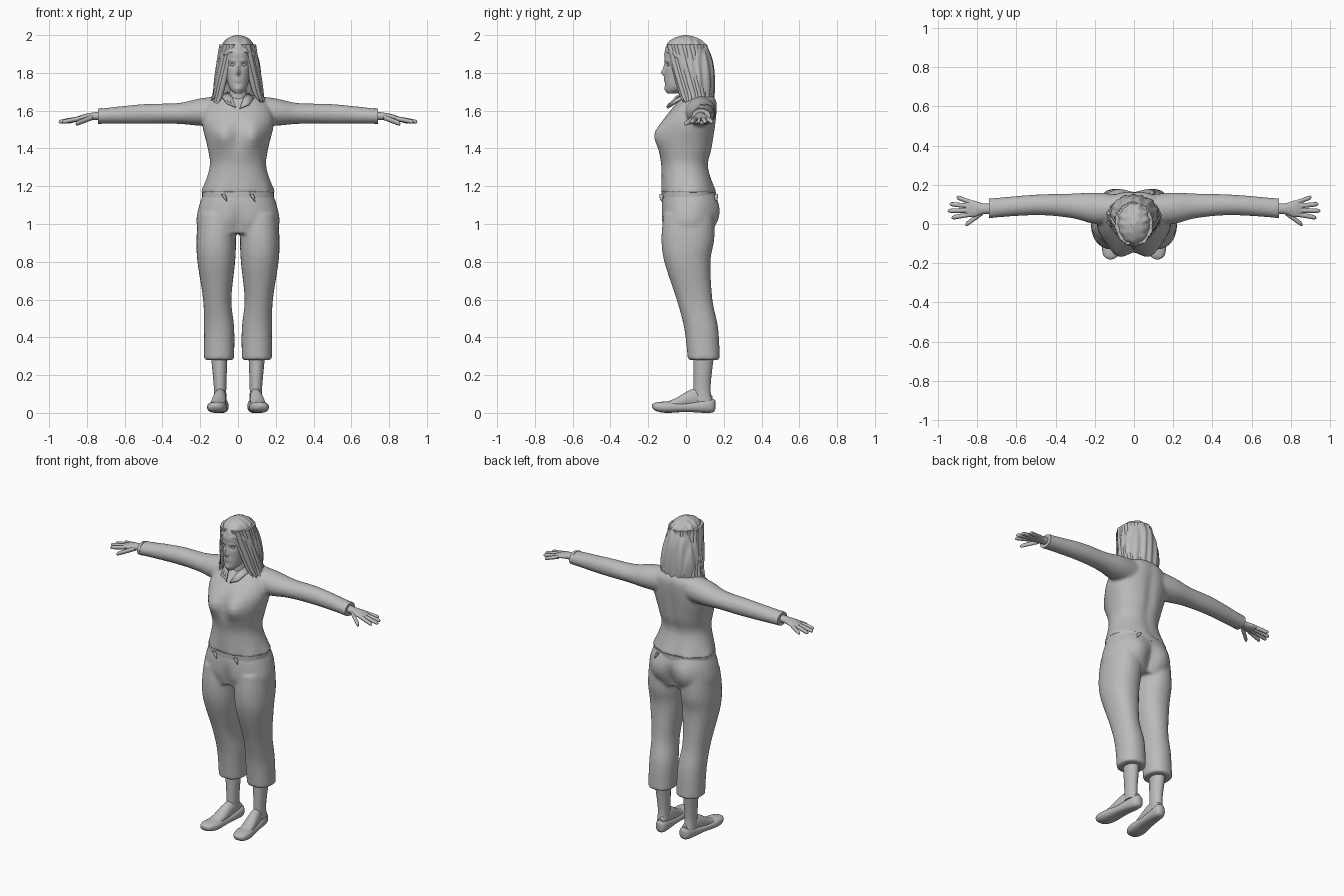
import bpy, bmesh, random
from math import sin, cos, pi, exp, sqrt, copysign
from mathutils import Vector

if "Cube" in bpy.data.objects:
    bpy.data.objects.remove(bpy.data.objects["Cube"])
random.seed(4)

grey = bpy.data.materials.new("plain grey")
grey.use_nodes = True
grey.diffuse_color = (.5, .5, .5, 1)
grey.node_tree.nodes["Principled BSDF"].inputs["Base Color"].default_value = grey.diffuse_color


# Cross-sections: position on the axis, two centres, two radii
def level(z, wide, front, back, x=0):
    return z, x, (front + back) / 2, wide, (back - front) / 2


def upright(x, front, back, low, high):
    return x, (front + back) / 2, (low + high) / 2, (back - front) / 2, (high - low) / 2


def slice_foot(y, wide, low, high):
    centre = ankle_x - y / 9
    return y, centre, (low + high) / 2, wide, (high - low) / 2


def spline(rings, steps):
    """Catmull-Rom interpolation through the cross-sections."""
    rings = [Vector(ring) for ring in rings]
    padded = [rings[0]] + rings + [rings[-1]]
    smooth = []
    for before, start, end, after in zip(padded, padded[1:], padded[2:], padded[3:]):
        leave, arrive = (end - before) / 2, (after - start) / 2
        for step in range(steps):
            t = step / steps
            ease = t * t * (3 - 2 * t)
            smooth.append(start.lerp(end, ease) + leave * t * (1 - t) ** 2 - arrive * t * t * (1 - t))
    return smooth + [rings[-1]]


def loft(bm, axis, rings, count=24, steps=5, power=2, warp=None):
    """Skin the cross-sections into a closed tube."""
    loops = []
    for at, u, v, radius_u, radius_v in spline(rings, steps):
        loop = []
        for i in range(count):
            c, s = cos(2 * pi * i / count), sin(2 * pi * i / count)
            point = [u + radius_u * copysign(abs(c) ** (2 / power), c),
                     v + radius_v * copysign(abs(s) ** (2 / power), s)]
            point.insert("xyz".index(axis), at)
            loop.append(bm.verts.new(warp(*point) if warp else point))
        loops.append(loop)
    for lower, upper in zip(loops, loops[1:]):
        for i in range(count):
            bm.faces.new((lower[i - 1], lower[i], upper[i], upper[i - 1]))
    bm.faces.new(loops[0])
    bm.faces.new(loops[-1])


def strand(bm, axis, points, thick):
    """A tapering finger or lock through the points."""
    rings = []
    for i, point in enumerate(points):
        radius = thick * sqrt(1.02 - (i / (len(points) - 1)) ** 3)
        point = list(point)
        at = point.pop("xyz".index(axis))
        rings.append((at, *point, radius, radius))
    loft(bm, axis, rings, count=12)


def add_mirrored(bm):
    copy = bmesh.ops.duplicate(bm, geom=bm.verts[:] + bm.edges[:] + bm.faces[:])
    for item in copy["geom"]:
        if isinstance(item, bmesh.types.BMVert):
            item.co.x = -item.co.x


def finish(name, bm, blend=False):
    bmesh.ops.recalc_face_normals(bm, faces=bm.faces)
    mesh = bpy.data.meshes.new(name)
    bm.to_mesh(mesh)
    bm.free()
    mesh.materials.append(grey)
    obj = bpy.data.objects.new(name, mesh)
    bpy.context.collection.objects.link(obj)
    bpy.ops.object.select_all(action="DESELECT")
    obj.select_set(True)
    bpy.context.view_layer.objects.active = obj
    bpy.ops.object.shade_smooth_by_angle(angle=.9)
    if blend:
        remesh = obj.modifiers.new("Blend", "REMESH")
        remesh.mode = "VOXEL"
        remesh.voxel_size = .009
        remesh.use_smooth_shade = True
        obj.modifiers.new("Smooth", "SMOOTH").iterations = 4
    return obj


def part(name, axis, rings, mirror=False, **options):
    bm = bmesh.new()
    loft(bm, axis, rings, **options)
    if mirror:
        add_mirrored(bm)
    finish(name, bm)


def bump(across, z, centre, height, wide, tall):
    return exp(-((across - centre) / wide) ** 2 - ((z - height) / tall) ** 2)


# Sweater: torso and both sleeves blended together
def torso_shape(x, y, z):
    if y < 0:
        y -= .045 * bump(abs(x), z, centre=.08, height=1.47, wide=.06, tall=.07)
    else:
        y -= .01 * bump(x, z, centre=0, height=1.45, wide=.03, tall=.2)
    fold = max(1.25 - z, 0) / 3
    return x * (1 + fold * sin(40 * y)), y * (1 + fold * sin(45 * x)), z


cuff_end = upright(x=.74, front=.03, back=.13, low=1.53, high=1.61)
bm = bmesh.new()
loft(bm, "x", [upright(x=.08, front=0, back=.15, low=1.52, high=1.68),
               upright(x=.2, front=0, back=.16, low=1.52, high=1.665),
               upright(x=.32, front=.03, back=.155, low=1.53, high=1.64),
               upright(x=.5, front=.045, back=.15, low=1.53, high=1.635), cuff_end])
add_mirrored(bm)
loft(bm, "z", [level(z=1.165, wide=.195, front=-.13, back=.16),
               level(z=1.3, wide=.15, front=-.13, back=.12),
               level(z=1.4, wide=.16, front=-.14, back=.14),
               level(z=1.54, wide=.19, front=-.12, back=.16),
               level(z=1.64, wide=.16, front=-.05, back=.165),
               level(z=1.685, wide=.08, front=-.01, back=.14)],
     count=64, power=2.2, warp=torso_shape)
finish("sweater", bm, blend=True)
part("sleeve_cuff", "x", [upright(x=.72, front=.03, back=.13, low=1.53, high=1.615), cuff_end], mirror=True)


# Trousers: hips and both legs blended together
def hip_shape(x, y, z):
    if y > 0:
        y += .025 * bump(abs(x), z, centre=.1, height=1.05, wide=.07, tall=.09)
    return x, y - copysign(.02, y) * bump(x, z, centre=0, height=1, wide=.03, tall=.08), z


leg_x = .11
bm = bmesh.new()
loft(bm, "z", [level(z=1.05, wide=.1, front=-.12, back=.15, x=leg_x),
               level(z=.92, wide=.105, front=-.13, back=.15, x=leg_x + .005),
               level(z=.8, wide=.1, front=-.115, back=.13, x=leg_x + .005),
               level(z=.6, wide=.075, front=-.05, back=.14, x=leg_x),
               level(z=.45, wide=.08, front=-.01, back=.17, x=leg_x - .01),
               level(z=.28, wide=.08, front=.01, back=.18, x=leg_x - .01)], power=2.2)
add_mirrored(bm)
loft(bm, "z", [level(z=1.17, wide=.18, front=-.12, back=.15),
               level(z=1.1, wide=.205, front=-.13, back=.165),
               level(z=1.02, wide=.22, front=-.13, back=.155),
               level(z=.95, wide=.21, front=-.11, back=.13)],
     count=64, power=2.3, warp=hip_shape)
finish("trousers", bm, blend=True)

# Waistband with hanging tie ends
part("waistband", "z", [level(z=z, wide=.19, front=-.13, back=.16) for z in (1.14, 1.17)], count=48, power=2.2)
bm = bmesh.new()
for x, y in ((-.08, -.13), (.07, -.13), (.09, .16)):
    strand(bm, "z", [(x + .01 * i, y, 1.16 - .02 * i) for i in range(3)], thick=.01)
finish("tie_ends", bm)

# Lower legs, feet and flat shoes
ankle_x = .1
part("lower_leg", "z", [level(z=.32, wide=.045, front=.04, back=.15, x=ankle_x),
                        level(z=.14, wide=.033, front=.04, back=.13, x=ankle_x - .005),
                        level(z=.06, wide=.034, front=.04, back=.14, x=ankle_x - .005)], mirror=True)
part("foot", "y", [slice_foot(y=-.13, wide=.035, low=.02, high=.05),
                   slice_foot(y=-.06, wide=.04, low=.02, high=.075),
                   slice_foot(y=.05, wide=.033, low=.02, high=.13),
                   slice_foot(y=.14, wide=.02, low=.03, high=.09)], mirror=True)
part("shoe", "y", [slice_foot(y=-.18, wide=.01, low=.03, high=.045),
                   slice_foot(y=-.16, wide=.038, low=.01, high=.055),
                   slice_foot(y=-.1, wide=.052, low=0, high=.06),
                   slice_foot(y=0, wide=.044, low=.005, high=.055),
                   slice_foot(y=.13, wide=.035, low=0, high=.075),
                   slice_foot(y=.155, wide=.01, low=.02, high=.065)],
     mirror=True, power=2.5, warp=lambda x, y, z: (x, y, max(z, 0)))

# Hands: palm, four fingers and thumb
bm = bmesh.new()
loft(bm, "x", [upright(x=.72, front=.05, back=.105, low=1.55, high=1.595),
               upright(x=.77, front=.05, back=.105, low=1.55, high=1.59),
               upright(x=.82, front=.035, back=.12, low=1.55, high=1.58),
               upright(x=.86, front=.045, back=.115, low=1.545, high=1.565)])
for finger, tip in enumerate((.93, .95, .94, .905)):
    base_y, spread = .05 + .02 * finger, .015 * (finger - 1.2)
    reach = tip - .83
    strand(bm, "x", [(.83 + reach * t, base_y + spread * t, 1.56 - .02 * t) for t in (0, .5, .9, 1)], thick=.012)
strand(bm, "x", [(.77 + .09 * t, .06 - .065 * t, 1.565 - .035 * t) for t in (0, .5, .9, 1)], thick=.014)
add_mirrored(bm)
finish("hands", bm)


# Neck and sculpted head
def face_shape(x, y, z):
    if y < -.03:
        side = abs(x)
        nose = bump(x, z, centre=0, height=1.8, wide=.01, tall=.015)
        bridge = bump(x, z, centre=0, height=1.825, wide=.01, tall=.025)
        lips = sum(bump(x, z, centre=0, height=lip, wide=.02, tall=.006) for lip in (1.757, 1.771))
        chin = bump(x, z, centre=0, height=1.715, wide=.02, tall=.015)
        socket = bump(side, z, centre=.03, height=1.842, wide=.016, tall=.011)
        brow = bump(side, z, centre=.03, height=1.865, wide=.02, tall=.008)
        y += .01 * (socket - bridge) - .02 * nose - .006 * (lips + chin) - .004 * brow
    return x, y, z


part("neck", "z", [level(z=1.61, wide=.07, front=-.04, back=.1), level(z=1.68, wide=.05, front=-.03, back=.08),
                   level(z=1.76, wide=.045, front=-.04, back=.06)])
part("head", "z", [level(z=1.69, wide=.016, front=-.1, back=-.05),
                   level(z=1.73, wide=.05, front=-.11, back=.02),
                   level(z=1.84, wide=.07, front=-.11, back=.09),
                   level(z=1.92, wide=.07, front=-.11, back=.1),
                   level(z=1.97, wide=.03, front=-.04, back=.04)],
     count=96, steps=16, power=2.15, warp=face_shape)
bm = bmesh.new()
eyeball = bmesh.ops.create_uvsphere(bm, u_segments=16, v_segments=10, radius=.01)
for vert in eyeball["verts"]:
    vert.co = vert.co * Vector((1.2, .7, .7)) + Vector((.03, -.095, 1.842))
add_mirrored(bm)
finish("eyes", bm)


# Hair mass, held back behind the face
def hair_shape(x, y, z):
    above_face = min(max((z - 1.87) / .06, 0), 1)
    y = max(y, -.03 - .12 * above_face)
    ripple = .004 if y > 0 else .002
    return x + ripple * sin(150 * y + 9 * z), y + ripple * sin(140 * x + 12 * z), z


part("hair", "z", [level(z=1.645, wide=.1, front=.02, back=.145),
                   level(z=1.75, wide=.12, front=-.03, back=.15),
                   level(z=1.86, wide=.11, front=-.11, back=.14),
                   level(z=1.95, wide=.08, front=-.1, back=.105),
                   level(z=1.985, wide=.05, front=-.06, back=.06),
                   level(z=2, wide=.01, front=-.01, back=.01)],
     count=96, steps=8, warp=hair_shape)


# Locks fan round from the parting, with the back in the middle
def hair_point(turn, z):
    drop = 1.95 - z
    turn *= 1.2 - .8 * drop
    return (.08 + .16 * drop) * sin(turn), .14 * drop + .095 * cos(turn), z


bm = bmesh.new()
lock_count = 27
for i in range(lock_count):
    turn = 2.3 * (2 * i / (lock_count - 1) - 1)
    tip = random.uniform(1.6, 1.66)
    points = [hair_point(turn, 1.95 + (tip - 1.95) * t) for t in (0, .3, .6, .85, 1)]
    points[-1] = Vector(points[-1]) + Vector((.02 * sin(turn), random.uniform(-.02, 0), 0))
    strand(bm, "z", points, thick=random.uniform(.014, .02))
finish("hair_locks", bm)

# Open collar points
bm = bmesh.new()
corners = [(.055, 0, 1.695), (.085, -.02, 1.67), (.06, -.085, 1.635), (.01, -.1, 1.615), (.03, -.05, 1.67)]
bm.faces.new([bm.verts.new(corner) for corner in corners])
add_mirrored(bm)
finish("collar", bm).modifiers.new("Thickness", "SOLIDIFY").thickness = .008
